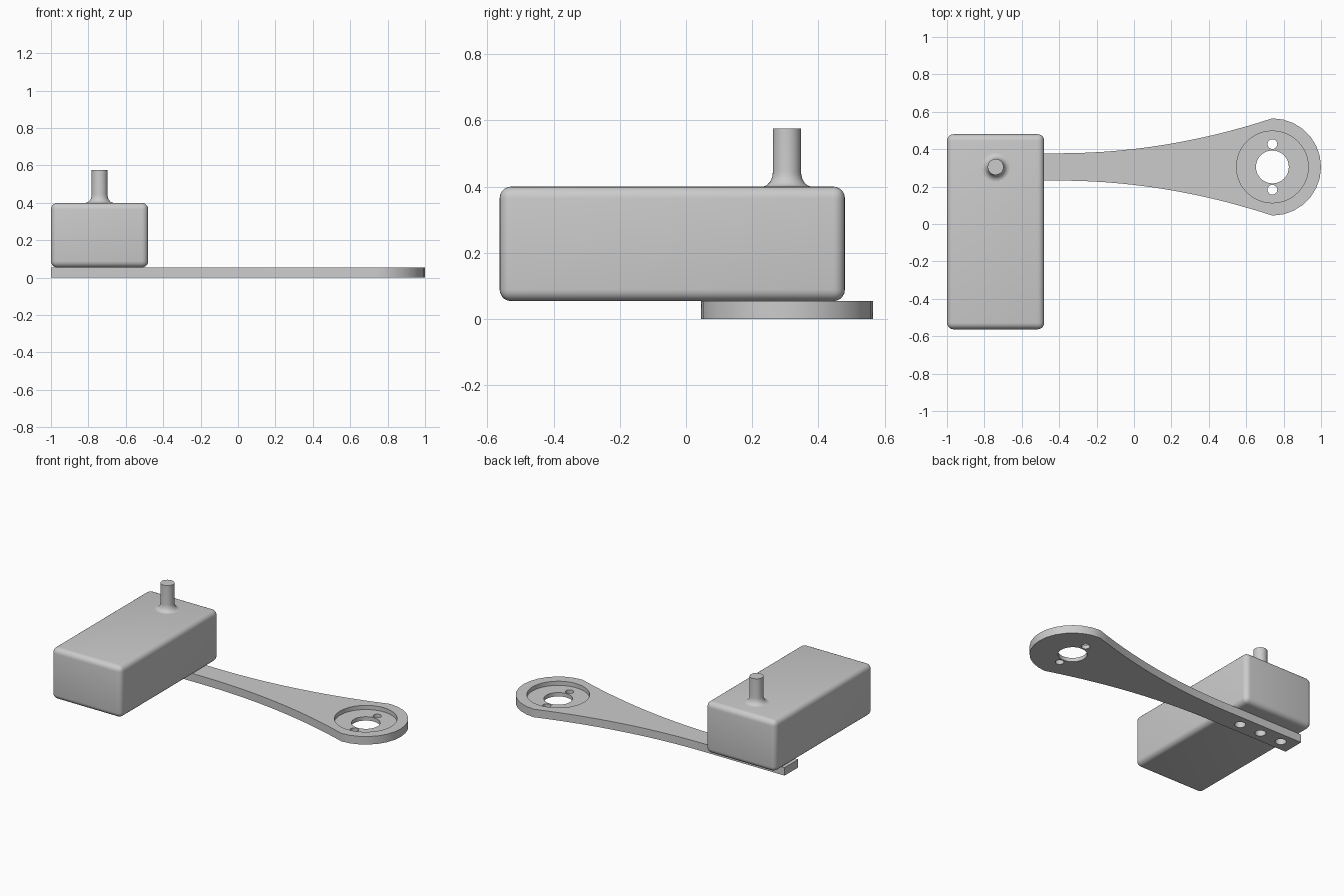
import bpy, bmesh
from math import cos, sin, pi, radians

cube = bpy.data.objects.get("Cube")
if cube:
    bpy.data.objects.remove(cube, do_unlink=True)

AXIS_Y = 0.305      # centre line of the arm
HEAD_X = 0.74       # ring end of the arm
SHAFT_X = -0.74     # motor shaft
PLATE_TOP = 0.054

grey = bpy.data.materials.new("plain grey")
grey.use_nodes = True
grey.diffuse_color = (0.6, 0.6, 0.6, 1)
grey.node_tree.nodes["Principled BSDF"].inputs["Base Color"].default_value = (0.6, 0.6, 0.6, 1)


def add_object(name, bm):
    bmesh.ops.recalc_face_normals(bm, faces=bm.faces)
    mesh = bpy.data.meshes.new(name)
    bm.to_mesh(mesh)
    bm.free()
    mesh.materials.append(grey)
    obj = bpy.data.objects.new(name, mesh)
    bpy.context.collection.objects.link(obj)
    return obj


def activate(obj):
    bpy.ops.object.select_all(action='DESELECT')
    obj.select_set(True)
    bpy.context.view_layer.objects.active = obj


def smooth(obj):
    activate(obj)
    bpy.ops.object.shade_smooth_by_angle(angle=radians(32))


def prism(name, outline, z0, z1):
    bm = bmesh.new()
    face = bm.faces.new([bm.verts.new((x, y, z0)) for x, y in outline])
    new = bmesh.ops.extrude_face_region(bm, geom=[face])["geom"]
    top = [v for v in new if isinstance(v, bmesh.types.BMVert)]
    bmesh.ops.translate(bm, verts=top, vec=(0, 0, z1 - z0))
    return add_object(name, bm)


def drill(target, x, y, radius, z0=-0.1, z1=0.2, sides=32):
    ring = [(x + radius * cos(2 * pi * i / sides), y + radius * sin(2 * pi * i / sides))
            for i in range(sides)]
    cutter = prism("drill_cutter", ring, z0, z1)
    cutter.hide_render = True
    mod = target.modifiers.new("drill", 'BOOLEAN')
    mod.operation, mod.solver, mod.object = 'DIFFERENCE', 'EXACT', cutter
    activate(target)
    bpy.ops.object.modifier_apply(modifier=mod.name)
    bpy.data.objects.remove(cutter, do_unlink=True)


# Arm: straight tail, flaring neck and half-round head
neck, flare_start, head_r, steps = 0.073, -0.4, 0.26, 14
length = HEAD_X - flare_start
side = [(-1.0, neck)]
for i in range(steps):
    t = i / steps
    side.append((flare_start + length * t, neck + (head_r - neck) * t * t))
arc = [(HEAD_X + head_r * sin(pi * i / steps), head_r * cos(pi * i / steps))
       for i in range(steps + 1)]
outline = side + arc + [(x, -h) for x, h in reversed(side)]
arm = prism("arm", [(x, AXIS_Y + h) for x, h in outline], 0, PLATE_TOP)

# Recess, bore and screw holes in the head
drill(arm, HEAD_X, AXIS_Y, 0.192, z0=0.026, sides=48)
drill(arm, HEAD_X, AXIS_Y, 0.088)
for s in (-1, 1):
    drill(arm, HEAD_X, AXIS_Y + s * 0.122, 0.026, sides=20)

# Mounting holes under the motor
for offset in (-0.16, 0, 0.16):
    drill(arm, SHAFT_X + offset, AXIS_Y, 0.034, sides=20)
smooth(arm)

# Motor case with rounded edges
case = prism("motor_case", [(-1, -0.563), (-0.48, -0.563), (-0.48, 0.48), (-1, 0.48)],
             PLATE_TOP, 0.40)
bevel = case.modifiers.new("rounding", 'BEVEL')
bevel.width, bevel.segments = 0.035, 5
activate(case)
bpy.ops.object.modifier_apply(modifier=bevel.name)
smooth(case)

# Shaft with a flared foot
radius, foot, sides = 0.0425, 0.033, 32
profile = [(radius + foot, 0.39)]
for i in range(7):
    a = pi / 2 * i / 6
    profile.append((radius + foot * (1 - sin(a)), 0.40 + 0.045 * (1 - cos(a))))
profile.append((radius, 0.575))
bm = bmesh.new()
rings = [[bm.verts.new((SHAFT_X + r * cos(2 * pi * k / sides),
                        AXIS_Y + r * sin(2 * pi * k / sides), z)) for k in range(sides)]
         for r, z in profile]
for low, high in zip(rings, rings[1:]):
    for k in range(sides):
        n = (k + 1) % sides
        bm.faces.new((low[k], low[n], high[n], high[k]))
bm.faces.new(rings[0])
bm.faces.new(rings[-1])
smooth(add_object("motor_shaft", bm))
